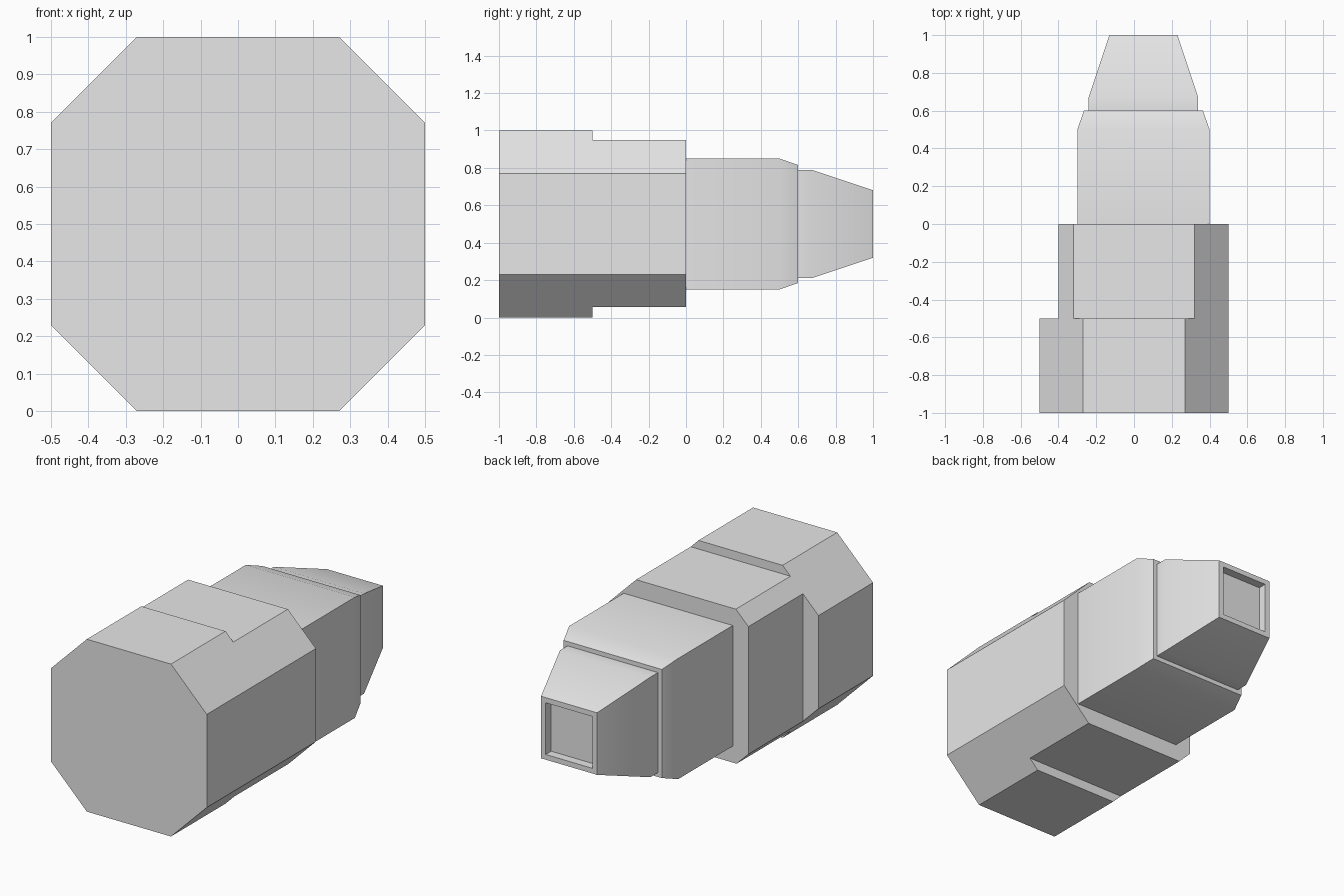
import bpy, bmesh
from math import radians

cube = bpy.data.objects.get("Cube")
if cube:
    bpy.data.objects.remove(cube, do_unlink=True)

grey = bpy.data.materials.new("plain grey")
grey.use_nodes = True
grey.diffuse_color = (0.8, 0.8, 0.8, 1)
grey.node_tree.nodes["Principled BSDF"].inputs["Base Color"].default_value = (0.8, 0.8, 0.8, 1)


def octagon(y, left=0.5, right=-0.5, top=1.0, bottom=0.0):
    """Chamfered section; moving a side inwards slides it along the chamfers."""
    reach = 0.77  # x + height above the axis along a chamfer
    up, down = top - 0.5, 0.5 - bottom
    pts = [(left, reach - left), (reach - up, up), (up - reach, up), (right, reach + right),
           (right, -reach - right), (down - reach, -down), (reach - down, -down), (left, left - reach)]
    return [(x, y, z + 0.5) for x, z in pts]


def square(y, half, centre=0.05):
    return [(centre + sx * half, y, 0.5 + sz * half)
            for sx, sz in ((1, -1), (1, 1), (-1, 1), (-1, -1))]


def loft(name, rings):
    """Skin a closed solid through successive sections."""
    bm = bmesh.new()
    loops = [[bm.verts.new(p) for p in ring] for ring in rings]
    n = len(loops[0])
    for a, b in zip(loops, loops[1:]):
        for i in range(n):
            j = (i + 1) % n
            bm.faces.new((a[i], a[j], b[j], b[i]))
    bm.faces.new(loops[0])
    bm.faces.new(loops[-1])
    bmesh.ops.recalc_face_normals(bm, faces=bm.faces)
    mesh = bpy.data.meshes.new(name)
    bm.to_mesh(mesh)
    bm.free()
    mesh.materials.append(grey)
    obj = bpy.data.objects.new(name, mesh)
    bpy.context.collection.objects.link(obj)
    bpy.ops.object.select_all(action='DESELECT')
    obj.select_set(True)
    bpy.context.view_layer.objects.active = obj
    bpy.ops.object.shade_smooth_by_angle(angle=radians(30))
    return obj


# Octagonal body, stepped in on the top, bottom and right side
trimmed = dict(right=-0.4, top=0.95, bottom=0.055)
loft("main_body", [octagon(-1), octagon(-0.5), octagon(-0.5, **trimmed), octagon(0, **trimmed)])

# Square barrel with a tapered rim
loft("rear_barrel", [square(0, 0.35), square(0.5, 0.35), square(0.6, 0.315)])

# Tapered nozzle with a recessed square opening
loft("rear_nozzle", [square(0.6, 0.29), square(0.67, 0.29), square(1, 0.18),
                     square(1, 0.15), square(0.95, 0.15)])
